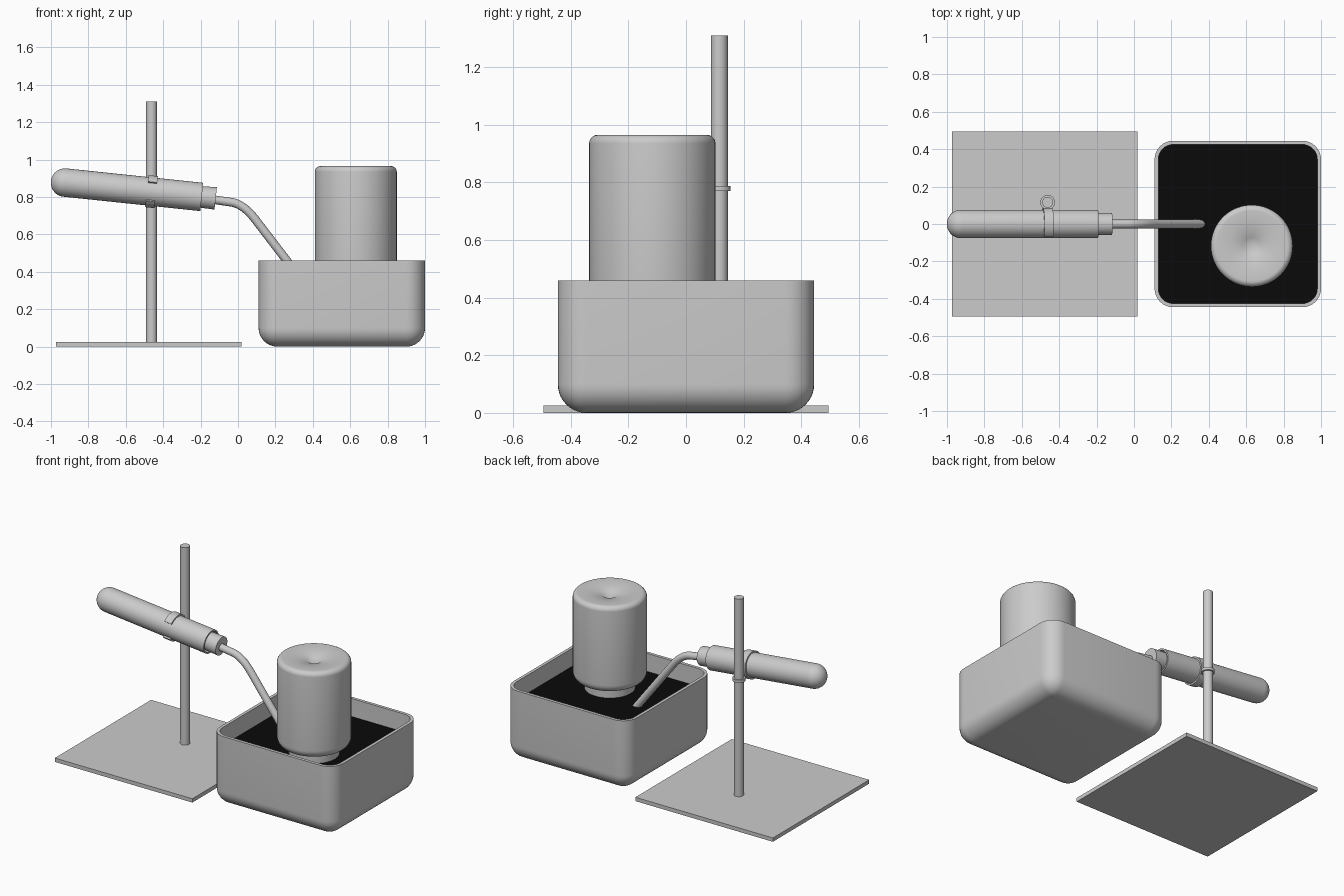
import bpy, bmesh
from math import sin, cos, pi, radians
from mathutils import Matrix, Vector

if "Cube" in bpy.data.objects:
    bpy.data.objects.remove(bpy.data.objects["Cube"])


def finish(bm, name, matrix=Matrix(), angle=35):
    bmesh.ops.remove_doubles(bm, verts=bm.verts, dist=1e-5)
    bmesh.ops.recalc_face_normals(bm, faces=bm.faces)
    me = bpy.data.meshes.new(name)
    bm.to_mesh(me)
    bm.free()
    ob = bpy.data.objects.new(name, me)
    ob.matrix_world = matrix
    bpy.context.collection.objects.link(ob)
    bpy.ops.object.select_all(action='DESELECT')
    ob.select_set(True)
    bpy.context.view_layer.objects.active = ob
    bpy.ops.object.shade_smooth_by_angle(angle=radians(angle))
    return ob


def arc(cx, cz, r, a0, a1, n=8):
    return [(cx + r * cos(radians(a0 + (a1 - a0) * i / n)),
             cz + r * sin(radians(a0 + (a1 - a0) * i / n))) for i in range(n + 1)]


def lathe(name, profile, matrix=Matrix(), a0=0, a1=360, n=48, closed=False):
    """Spin an (r, z) profile about local z."""
    bm = bmesh.new()
    vs = [bm.verts.new((r * cos(radians(a0)), r * sin(radians(a0)), z)) for r, z in profile]
    pairs = list(zip(vs, vs[1:])) + ([(vs[-1], vs[0])] if closed else [])
    es = [bm.edges.new(p) for p in pairs]
    full = a1 - a0 == 360
    bmesh.ops.spin(bm, geom=vs + es, cent=(0, 0, 0), axis=(0, 0, 1),
                   angle=radians(a1 - a0), steps=n)
    bmesh.ops.remove_doubles(bm, verts=bm.verts, dist=1e-5)
    if not full:
        bmesh.ops.holes_fill(bm, edges=[e for e in bm.edges if e.is_boundary], sides=8)
    return finish(bm, name, matrix)


def loft_squares(name, rings, loc):
    """Loft rounded squares given as (half_size, corner_radius, z)."""
    bm = bmesh.new()
    loops = []
    for h, r, z in rings:
        loop = []
        for q in range(4):
            c = Vector((h - r, h - r, 0))
            for i in range(9):
                a = pi / 2 * i / 8
                p = Matrix.Rotation(q * pi / 2, 3, 'Z') @ (c + Vector((r * cos(a), r * sin(a), z)))
                loop.append(bm.verts.new(p))
        loops.append(loop)
    for a, b in zip(loops, loops[1:]):
        for i in range(len(a)):
            j = (i + 1) % len(a)
            bm.faces.new((a[i], a[j], b[j], b[i]))
    bm.faces.new(loops[0])
    if len(loops) > 1:
        bm.faces.new(loops[-1])
    return finish(bm, name, Matrix.Translation(loc))


# stand: base plate and rod
bm = bmesh.new()
bmesh.ops.create_cube(bm, size=1, matrix=Matrix.Translation((-0.477, 0, 0.0125))
                      @ Matrix.Diagonal((0.99, 0.99, 0.025, 1)))
finish(bm, "base_plate")
ROD = Vector((-0.462, 0.116, 0))
lathe("stand_rod", [(0, 0.02), (0.029, 0.02), (0.029, 1.31), (0, 1.31)], Matrix.Translation(ROD), n=32)

# test tube: local z runs along the tilted axis
TILT = radians(90 + 6)
tube_m = Matrix.Translation((-0.925, 0, 0.877)) @ Matrix.Rotation(TILT, 4, 'Y')
R, L = 0.076, 0.735
lathe("test_tube", arc(0, 0, R, -90, 0, 12) + [(R, L), (R - 0.01, L)]
      + arc(0, 0, R - 0.01, 0, -90, 12), tube_m)
lathe("stopper", [(0, L - 0.06), (0.056, L - 0.06), (0.06, L + 0.075), (0, L + 0.075)], tube_m)

# clamp: open band round the tube (gap to the front) and collar round the rod
band_m = tube_m @ Matrix.Translation((0, 0, 0.465))
lathe("clamp_band", [(R, -0.025), (R + 0.01, -0.025), (R + 0.01, 0.025), (R, 0.025)],
      band_m, a0=-90 + 37, a1=270 - 37, n=40, closed=True)
lathe("clamp_collar", [(0.027, 0.77), (0.039, 0.77), (0.039, 0.788), (0.027, 0.788)],
      Matrix.Translation(ROD), closed=True)

# delivery pipe: bent at one knee and dipping into the water
p0, p1, p2 = Vector((-0.03, 0, 0.771)), Vector((0.033, 0, 0.757)), Vector((0.09, 0, 0.683))
path = [Vector((-0.16, 0, 0.79))]
for i in range(13):
    t = i / 12
    path.append((1 - t) ** 2 * p0 + 2 * t * (1 - t) * p1 + t * t * p2)
path.append(Vector((0.362, 0, 0.328)))
bm = bmesh.new()
loops = []
for i, p in enumerate(path):
    d = (path[min(i + 1, len(path) - 1)] - path[max(i - 1, 0)]).normalized()
    up = d.cross(Vector((0, 1, 0)))
    loops.append([bm.verts.new(p + 0.023 * (cos(a) * Vector((0, 1, 0)) + sin(a) * up))
                  for a in [2 * pi * k / 24 for k in range(24)]])
for a, b in zip(loops, loops[1:]):
    for k in range(24):
        j = (k + 1) % 24
        bm.faces.new((a[k], a[j], b[j], b[k]))
bm.faces.new(loops[0])
bm.faces.new(loops[-1])
finish(bm, "delivery_pipe")

# water trough: rounded square bowl with a thin wall
H, C, W = 0.445, 0.1, 0.02
outer = [(H - C + C * sin(a), max(C * sin(a), 0.002), C * (1 - cos(a)))
         for a in [pi / 2 * i / 10 for i in range(11)]]
inner = [(h - W, max(r - W, 0.002), z + W) for h, r, z in outer if r > W]
TROUGH = (0.555, 0, 0)
loft_squares("water_trough", outer + [(H, C, 0.46), (H - W, C - W, 0.46)] + inner[::-1], TROUGH)

# dark water surface
water = loft_squares("water_surface", [(H - W, C - W, 0.343)], TROUGH)
mat = bpy.data.materials.new("dark_water")
mat.diffuse_color = (0.003, 0.003, 0.003, 1)
mat.use_nodes = True
mat.node_tree.nodes["Principled BSDF"].inputs["Base Color"].default_value = mat.diffuse_color
water.data.materials.append(mat)

# inverted gas jar: neck down in the water, dimpled base on top
J = 0.219
jar = ([(0, 0.33), (0.15, 0.33), (0.15, 0.40)] + arc(J - 0.055, 0.455, 0.055, -90, 0)
       + arc(J - 0.03, 0.935, 0.03, 0, 90)
       + [(0.12, 0.959), (0.045, 0.945), (0, 0.915)])
lathe("gas_jar", jar, Matrix.Translation((0.63, -0.117, 0)), n=64)
